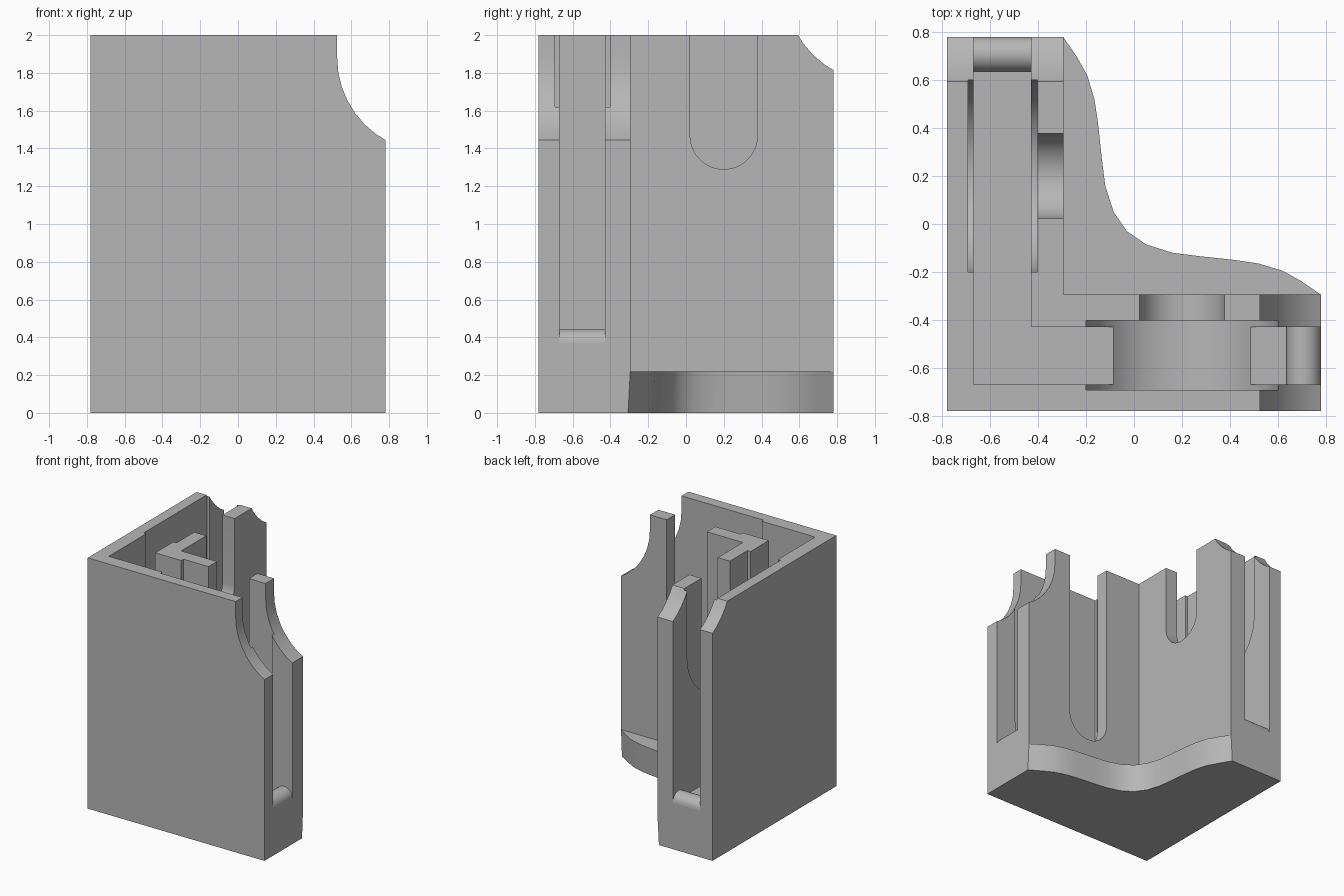
import bpy, bmesh, math

if "Cube" in bpy.data.objects:
    bpy.data.objects.remove(bpy.data.objects["Cube"])

grey = bpy.data.materials.new("plain grey")
grey.use_nodes = True
COLOUR = (0.47, 0.47, 0.47, 1)
grey.diffuse_color = COLOUR
grey.node_tree.nodes["Principled BSDF"].inputs["Base Color"].default_value = COLOUR

E = 0.78          # outer half width
INNER = -0.295    # inner face of both arms
FLOOR = 0.37      # channel floor height
PLATE = 0.22      # base plate height

# Placements of a profile (u, v) swept along w
def flat(u, v, w): return (u, v, w)
def front_arm(u, v, w): return (u, w, v)
def side_arm(u, v, w): return (w, u, v)


def prism(name, profile, lo, hi, place, top=None):
    bm = bmesh.new()
    a = [bm.verts.new(place(u, v, lo)) for u, v in profile]
    b = [bm.verts.new(place(u, v, hi)) for u, v in (top or profile)]
    bm.faces.new(a)
    bm.faces.new(b)
    n = len(a)
    for i in range(n):
        bm.faces.new((a[i], a[(i + 1) % n], b[(i + 1) % n], b[i]))
    bmesh.ops.recalc_face_normals(bm, faces=bm.faces)
    mesh = bpy.data.meshes.new(name)
    bm.to_mesh(mesh)
    bm.free()
    mesh.materials.append(grey)
    obj = bpy.data.objects.new(name, mesh)
    bpy.context.collection.objects.link(obj)
    return obj


def arc(cu, cv, r, start, end, n):
    angles = [math.radians(start + (end - start) * i / n) for i in range(n + 1)]
    return [(cu + r * math.cos(t), cv + r * math.sin(t)) for t in angles]


def ell(lo, hi, end):
    return [(lo, lo), (end, lo), (end, hi), (hi, hi), (hi, end), (lo, end)]


def u_shape(r, cz):
    return [(0.2 - r, 2.3)] + arc(0.2, cz, r, 180, 360, 24) + [(0.2 + r, 2.3)]


def cut(obj, cutter):
    cutter.hide_render = True
    mod = obj.modifiers.new("cut", "BOOLEAN")
    mod.operation = "DIFFERENCE"
    mod.solver = "EXACT"
    mod.object = cutter
    bpy.ops.object.select_all(action="DESELECT")
    bpy.context.view_layer.objects.active = obj
    obj.select_set(True)
    bpy.ops.object.modifier_apply(modifier=mod.name)
    bpy.data.objects.remove(cutter)


# Base plate with a wavy, slightly drafted inner edge, symmetric on the diagonal
half = [(E, INNER), (0.7, -0.24), (0.62, -0.195), (0.52, -0.165), (0.42, -0.15),
        (0.28, -0.135), (0.16, -0.12), (0.05, -0.085), (-0.03, -0.03)]
wave = half + [(y, x) for x, y in reversed(half[:-1])]
rim = [(-E, E), (-E, -E), (E, -E)]
drafted = []
for x, y in wave:
    drafted.append((x if x == E else x - 0.012, y if y == E else y - 0.012))
plate = prism("base_plate", rim + drafted, 0, PLATE, flat, top=rim + wave)

# L-shaped housing with an open channel
body = prism("corner_housing", ell(-E, INNER, E), PLATE, 2, flat)
cut(body, prism("channel_cutter", ell(-0.67, -0.43, 1), FLOOR, 2.3, flat))

parts = [plate, body]
# Each arm: wall recess, window notch and end scoop, at its own heights
for label, place, notch_z, scoop_z in (("front", front_arm, 0.65, 1.88),
                                       ("side", side_arm, 1.468, 2.25)):
    cut(body, prism("recess_cutter", u_shape(0.4, notch_z), -0.693, -0.402, place))
    cut(body, prism("notch_cutter", u_shape(0.178, notch_z), -0.55, -0.2, place))
    scoop = [(0.525, 2.6)] + arc(1.025, scoop_z, 0.5, 180, 270, 10) + [(1.025, 2.6)]
    cut(body, prism("scoop_cutter", scoop, -1, 0, place))
    # Rounded sill at the open end of the channel
    sill = arc(0.7075, FLOOR, 0.0725, 0, 180, 16)
    parts.append(prism(label + "_sill", sill, -0.67, -0.43, place))

bpy.ops.object.select_all(action="DESELECT")
for obj in parts:
    obj.select_set(True)
bpy.context.view_layer.objects.active = body
bpy.ops.object.shade_smooth_by_angle(angle=math.radians(30))
